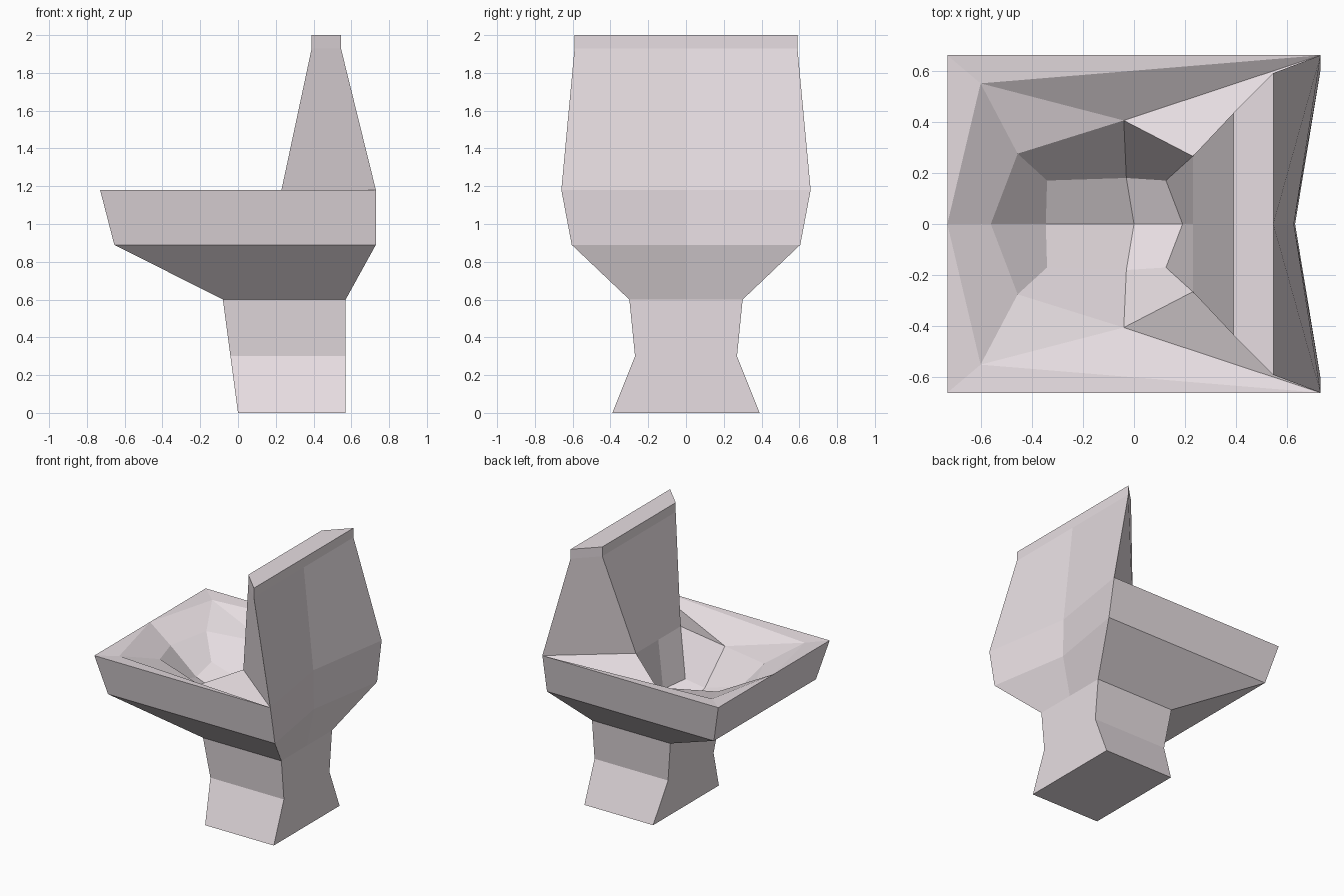
import bpy, bmesh

if "Cube" in bpy.data.objects:
    bpy.data.objects.remove(bpy.data.objects["Cube"])

bm = bmesh.new()
cache = {}


def v(p):
    """Shared vertex at p, so neighbouring parts are welded."""
    if p not in cache:
        cache[p] = bm.verts.new(p)
    return cache[p]


def face(*pts):
    return bm.faces.new([v(p) for p in pts])


def half_ring(z, xf, wf, xb, wb, xm):
    """-y half of a section: front middle, front corner, back corner, back middle."""
    return [(xf, 0, z), (xf, -wf, z), (xb, -wb, z), (xm, 0, z)]


def loft(rings, skip=()):
    for a, b in zip(rings, rings[1:]):
        for i in range(len(a) - 1):
            face(a[i], a[i + 1], b[i + 1], b[i])


# Pedestal and outer basin
body = [half_ring(0, 0, .39, .57, .39, .57),
        half_ring(.3, -.04, .27, .57, .27, .57),
        half_ring(.6, -.08, .30, .57, .30, .57),
        half_ring(.89, -.655, .605, .73, .605, .63),
        half_ring(1.18, -.73, .66, .73, .66, .625)]
loft(body)
face(*body[0])

# Tank, tapering to a narrow lid
tank = [half_ring(1.18, .23, .265, .73, .66, .625),
        half_ring(1.93, .39, .435, .545, .59, .545),
        half_ring(2.0, .39, .435, .545, .59, .545)]
loft(tank)
face(*tank[-1])

# Sloping seat surface between the outer edge and the bowl
front_mid, front_corner, back_corner = body[-1][:3]
tank_mid, tank_corner = tank[0][:2]
lip = (-.6, -.55, 1.17)
b0, b1, b2 = (-.56, 0, 1.05), (-.455, -.275, 1.08), (-.04, -.405, 1.05)
face(front_mid, front_corner, lip)
face(front_mid, lip, b1, b0)
face(front_corner, back_corner, lip)
face(lip, back_corner, b2)
face(lip, b2, b1)
face(back_corner, tank_corner, b2)

# Bowl interior with a valley along the middle
c1, c2, c3 = (-.34, -.17, .92), (-.03, -.18, .82), (.125, -.17, .85)
d1, d2, d3 = (-.345, 0, .87), (0, 0, .74), (.19, 0, .82)
face(b0, b1, c1, d1)
face(b1, b2, c2, c1)
face(b2, tank_corner, c3, c2)
face(tank_corner, tank_mid, d3, c3)
face(d1, c1, c2, d2)
face(d2, c2, c3, d3)

# Mirror to the +y half, weld and orient
bmesh.ops.triangulate(bm, faces=[f for f in bm.faces if f.verts[0].co.z < 1.5 and len(f.verts) > 4])
half = bm.verts[:] + bm.edges[:] + bm.faces[:]
bmesh.ops.mirror(bm, geom=half, axis='Y', merge_dist=.0001)
bmesh.ops.remove_doubles(bm, verts=bm.verts[:], dist=.0005)
bmesh.ops.recalc_face_normals(bm, faces=bm.faces[:])

mesh = bpy.data.meshes.new("toilet")
bm.to_mesh(mesh)
bm.free()
toilet = bpy.data.objects.new("toilet", mesh)
bpy.context.collection.objects.link(toilet)

porcelain = bpy.data.materials.new("porcelain")
porcelain.diffuse_color = (.80, .73, .76, 1)
porcelain.use_nodes = True
porcelain.node_tree.nodes["Principled BSDF"].inputs["Base Color"].default_value = porcelain.diffuse_color
mesh.materials.append(porcelain)
